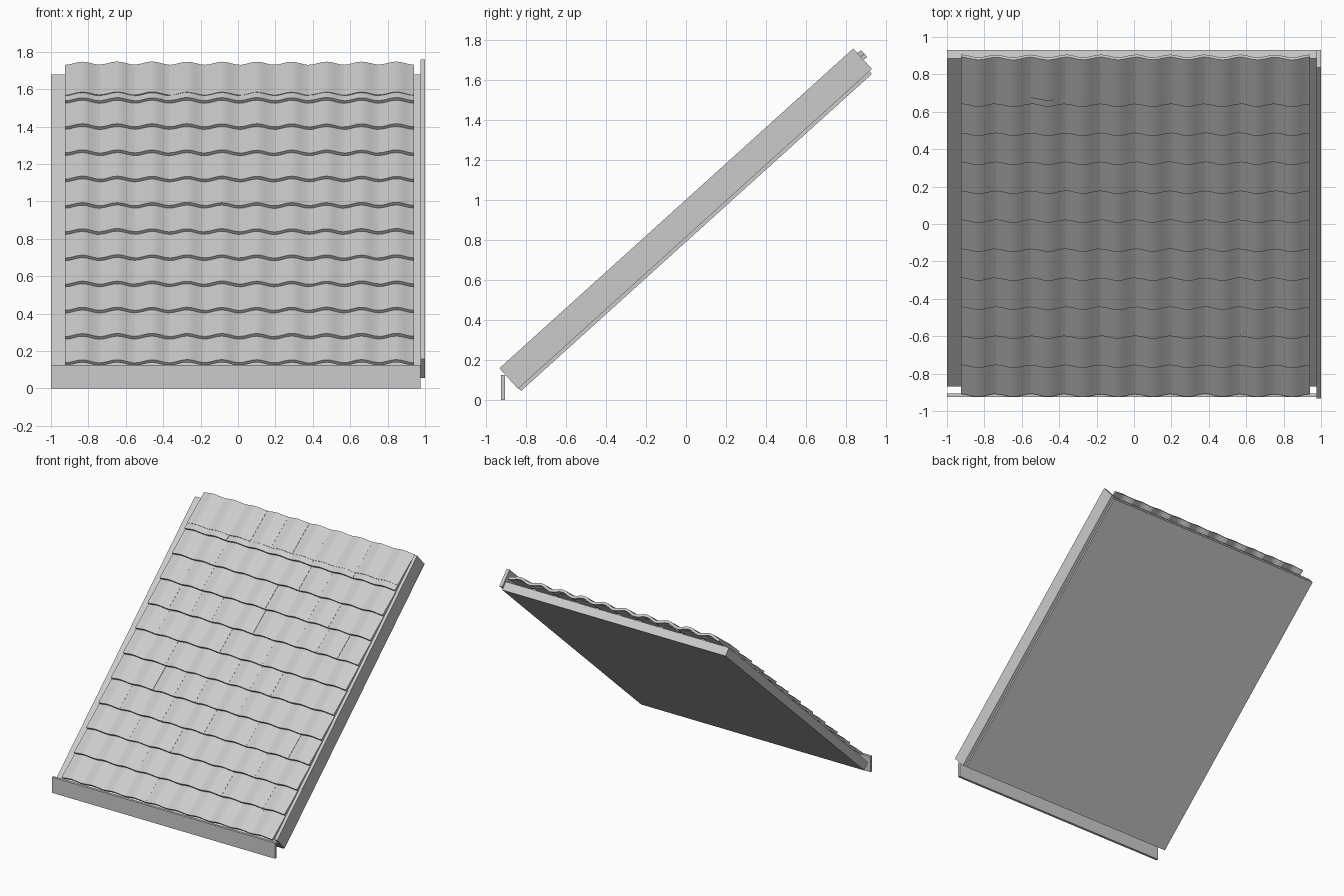
import bpy, bmesh, math, random
from mathutils import Matrix, Vector

if "Cube" in bpy.data.objects:
    bpy.data.objects.remove(bpy.data.objects["Cube"], do_unlink=True)

random.seed(4)
PITCH = math.radians(42.1)
# Roof frame: x across, y up the slope, z away from the deck top
ROOF = Matrix.Translation((0, -0.87, 0.094)) @ Matrix.Rotation(PITCH, 4, "X")

grey = bpy.data.materials.new("light grey")
grey.use_nodes = True
colour = (0.6, 0.6, 0.6, 1)
grey.diffuse_color = colour
grey.node_tree.nodes["Principled BSDF"].inputs["Base Color"].default_value = colour


def add_object(name, bm, matrix):
    bmesh.ops.recalc_face_normals(bm, faces=bm.faces)
    mesh = bpy.data.meshes.new(name)
    bm.to_mesh(mesh)
    bm.free()
    mesh.materials.append(grey)
    obj = bpy.data.objects.new(name, mesh)
    obj.matrix_world = matrix
    bpy.context.collection.objects.link(obj)
    return obj


def box(name, low, high, matrix):
    low, high = Vector(low), Vector(high)
    bm = bmesh.new()
    place = Matrix.Translation((low + high) / 2) @ Matrix.Diagonal((*(high - low), 1))
    bmesh.ops.create_cube(bm, size=1, matrix=place)
    return add_object(name, bm, matrix)


# Sloping deck, side board and eave board
box("roof_deck", (-1, 0, -0.067), (0.975, 2.365, 0), ROOF)
box("barge_board", (0.975, -0.004, -0.049), (1, 2.382, 0.09), ROOF)
box("eave_board", (-1, -0.925, 0), (0.975, -0.905, 0.125), Matrix())

# Curved tiles in overlapping courses
COLUMNS, LEFT, WIDTH = 10, -0.925, 0.1865
LENGTH, STEP, THICK, WAVE = 0.27, 0.209, 0.02, 0.011
TILT, SEGMENTS = 0.095, 8


def add_tile(bm, centre, start):
    """One arched tile, tilted so its lower end rests on the course below."""
    lift = random.uniform(-0.0015, 0.0015)
    roll = random.uniform(-0.012, 0.012)
    rings = []
    for along in (0, LENGTH):
        top, bottom = [], []
        for i in range(SEGMENTS + 1):
            x = (i / SEGMENTS - 0.5) * WIDTH
            n = 0.07 + lift + roll * x - along * TILT
            n += WAVE * math.cos(math.tau * x / WIDTH)
            top.append(bm.verts.new((centre + x, start + along, n)))
            bottom.append(bm.verts.new((centre + x, start + along, n - THICK)))
        rings.append(top + bottom[::-1])
    count = len(rings[0])
    for i in range(count):
        j = (i + 1) % count
        bm.faces.new((rings[0][i], rings[0][j], rings[1][j], rings[1][i]))
    for ring in rings:
        for i in range(SEGMENTS):
            k = count - 1 - i
            bm.faces.new((ring[i], ring[i + 1], ring[k - 1], ring[k]))


courses = [STEP * i for i in range(11)] + [2.135]
for row, start in enumerate(courses):
    bm = bmesh.new()
    for col in range(COLUMNS):
        add_tile(bm, LEFT + WIDTH * (col + 0.5), start)
    tiles = add_object(f"tile_course_{row + 1}", bm, ROOF)
    bpy.ops.object.select_all(action="DESELECT")
    tiles.select_set(True)
    bpy.context.view_layer.objects.active = tiles
    bpy.ops.object.shade_smooth_by_angle(angle=math.radians(40))
